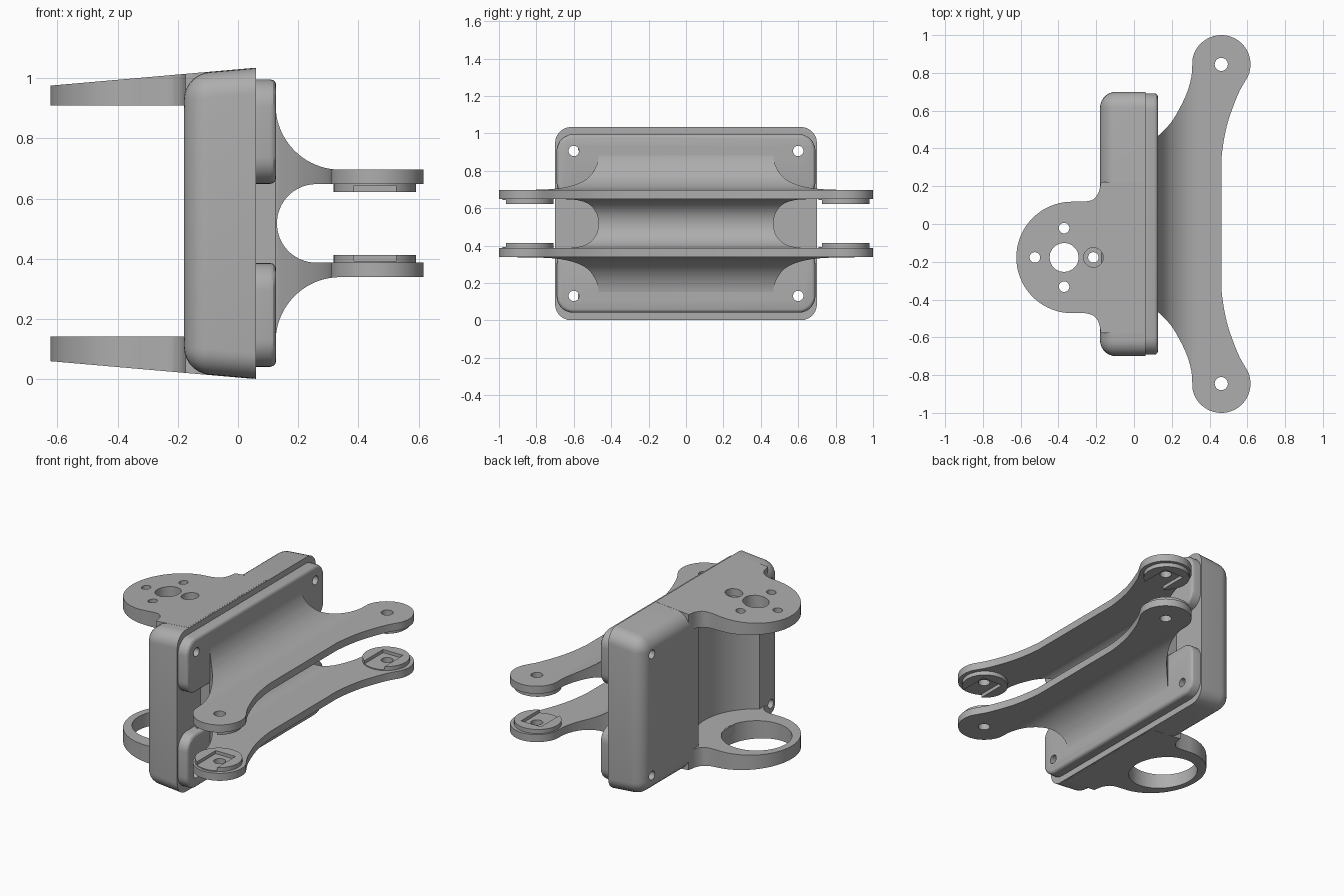
import bpy, bmesh
from math import radians, cos, sin
from mathutils import Vector

if "Cube" in bpy.data.objects:
    bpy.data.objects.remove(bpy.data.objects["Cube"])

grey = bpy.data.materials.new("grey_plastic")
grey.use_nodes = True
grey.diffuse_color = (0.42, 0.42, 0.42, 1)
grey.node_tree.nodes["Principled BSDF"].inputs["Base Color"].default_value = grey.diffuse_color

MID = 0.5165      # height of the symmetry plane
SLOPE = 0.087     # draft of the top and bottom faces
FRONT = 0.06      # x of the flat mounting face


def make(name, bm):
    bmesh.ops.recalc_face_normals(bm, faces=bm.faces)
    mesh = bpy.data.meshes.new(name)
    bm.to_mesh(mesh)
    bm.free()
    ob = bpy.data.objects.new(name, mesh)
    bpy.context.collection.objects.link(ob)
    mesh.materials.append(grey)
    return ob


def prism(name, pts, axis, lo, hi):
    """Extrude a closed 2D outline along one axis."""
    place = {"x": lambda a, b, h: (h, a, b),
             "y": lambda a, b, h: (a, h, b),
             "z": lambda a, b, h: (a, b, h)}[axis]
    bm = bmesh.new()
    rings = [[bm.verts.new(place(a, b, h)) for a, b in pts] for h in (lo, hi)]
    bm.faces.new(rings[0])
    bm.faces.new(rings[1][::-1])
    for i in range(len(pts)):
        j = (i + 1) % len(pts)
        bm.faces.new((rings[0][i], rings[0][j], rings[1][j], rings[1][i]))
    return make(name, bm)


def arc(cx, cy, r, a0, a1, n=16):
    angles = [radians(a0 + (a1 - a0) * i / n) for i in range(n + 1)]
    return [(cx + r * cos(a), cy + r * sin(a)) for a in angles]


def circle(cx, cy, r, n=32):
    return arc(cx, cy, r, 0, 360, n)[:-1]


def rounded_rect(a0, a1, b0, b1, r):
    return (arc(a1 - r, b1 - r, r, 0, 90, 8) + arc(a0 + r, b1 - r, r, 90, 180, 8)
            + arc(a0 + r, b0 + r, r, 180, 270, 8) + arc(a1 - r, b0 + r, r, 270, 360, 8))


def spline(pts, n=4):
    """Smooth open curve through the points."""
    p = [Vector(q) for q in [pts[0], *pts, pts[-1]]]
    out = []
    for a, b, c, d in zip(p, p[1:], p[2:], p[3:]):
        for i in range(n):
            t = i / n
            q = 0.5 * (2*b + (c - a)*t + (2*a - 5*b + 4*c - d)*t*t + (3*b - a - 3*c + d)*t**3)
            out.append(tuple(q))
    return out + [pts[-1]]


def boolean(ob, cutter, mode="DIFFERENCE"):
    mod = ob.modifiers.new("cut", "BOOLEAN")
    mod.object, mod.operation, mod.solver = cutter, mode, "EXACT"
    cutter.hide_render = True
    bpy.context.view_layer.objects.active = ob
    bpy.ops.object.modifier_apply(modifier=mod.name)
    bpy.data.objects.remove(cutter)


def drill(ob, a, b, r, axis, lo, hi):
    boolean(ob, prism("drill", circle(a, b, r, 20), axis, lo, hi))


def bevel(ob, width, segments, pick):
    bm = bmesh.new()
    bm.from_mesh(ob.data)
    edges = [e for e in bm.edges if pick(e)]
    bmesh.ops.bevel(bm, geom=edges, offset=width, segments=segments, profile=0.5, affect="EDGES")
    bm.to_mesh(ob.data)
    bm.free()


def top_at(x):
    return 2 * MID - SLOPE * (FRONT - x)


parts = []
screws = [(y, z) for y in (-0.6, 0.6) for z in (0.13, 0.905)]

# Main block with drafted top and bottom, rounded away from the mounting face
BACK = -0.18
block = prism("main_block", [(BACK, 2 * MID - top_at(BACK)), (FRONT, 0),
                             (FRONT, top_at(FRONT)), (BACK, top_at(BACK))], "y", -0.7, 0.7)
bevel(block, 0.085, 7, lambda e: not all(v.co.x > FRONT - 0.01 for v in e.verts))
# Round clearance between the two motor plates
boolean(block, prism("clearance", circle(-0.37, -0.177, 0.363, 64), "z", 0.14, 0.908))
for y, z in screws:
    drill(block, y, z, 0.028, "x", -0.5, 0.5)
parts.append(block)

# Clamp pads on the mounting face
for name, z0, z1 in (("lower_pad", 0.04, 0.385), ("upper_pad", 0.648, 0.995)):
    pad = prism(name, rounded_rect(-0.692, 0.692, z0, z1, 0.09), "x", FRONT - 0.01, 0.127)
    bevel(pad, 0.02, 3, lambda e: all(v.co.x > 0.12 for v in e.verts))
    for y, z in screws:
        if z0 < z < z1:
            drill(pad, y, z, 0.028, "x", -0.5, 0.5)
    parts.append(pad)

# Double arm: curved side profile intersected with the flared plan outline
half = ([(0.04, 0.95), (0.125, 0.95)] + arc(0.34, 0.91, 0.215, 180, 270, 20)
        + [(0.7, 0.695), (0.7, 0.647)] + arc(0.26, MID, 0.1305, 90, 180, 16))
arms = prism("double_arm", half + [(x, 2 * MID - z) for x, z in half[-2::-1]], "y", -1.1, 1.1)
plan = ([(0.03, 0.465)] + spline([(0.125, 0.465), (0.145, 0.482), (0.205, 0.55), (0.27, 0.67),
                                 (0.303, 0.775), (0.309, 0.86)])
        + arc(0.462, 0.845, 0.155, 168, -25, 28)
        + spline([(0.585, 0.75), (0.55, 0.685), (0.50, 0.55), (0.475, 0.44), (0.462, 0.34)]))
boolean(arms, prism("plan", plan + [(x, -y) for x, y in plan[::-1]], "z", -0.2, 1.2), "INTERSECT")
for y in (-0.845, 0.845):
    drill(arms, 0.462, y, 0.035, "z", -0.2, 1.2)
parts.append(arms)

# Pivot bosses on the facing sides of the arms, with a shallow square pocket
for side, y in (("right", -0.845), ("left", 0.845)):
    for level, z0, z1 in (("lower", 0.38, 0.412), ("upper", 0.621, 0.655)):
        boss = prism(f"{level}_{side}_boss", circle(0.455, y, 0.137, 40), "z", z0, z1)
        boolean(boss, prism("pocket", [(0.385, y - 0.2), (0.525, y - 0.2),
                                       (0.525, y + 0.07), (0.385, y + 0.07)], "z",
                            *((0.392, 0.5) if level == "lower" else (0.5, 0.643))))
        drill(boss, 0.462, y, 0.035, "z", 0, 1)
        parts.append(boss)

# Motor plates: rounded tongue outline with fillets into the block
CY = -0.177
neck = [(0.05, CY + 0.40)] + spline([(-0.175, CY + 0.40), (-0.187, CY + 0.345),
                                    (-0.215, CY + 0.308), (-0.26, CY + 0.295)])
tongue = neck + arc(-0.328, CY, 0.295, 90, 270, 40) + [(x, 2 * CY - y) for x, y in neck[::-1]]


def motor_plate(name, inner, upper):
    plate = prism(name, tongue, "z", *((inner, 1.0) if upper else (0.0, inner)))
    for v in plate.data.vertices:
        if abs(v.co.z - inner) > 0.01:
            z = top_at(v.co.x) + 0.0008
            v.co.z = z if upper else 2 * MID - z
    parts.append(plate)
    return plate


top_plate = motor_plate("upper_motor_plate", 0.908, True)
drill(top_plate, -0.37, CY, 0.077, "z", 0.8, 1.2)
for dx, dy in ((0.155, 0), (-0.155, 0), (0, 0.155), (0, -0.155)):
    drill(top_plate, -0.37 + dx, CY + dy, 0.028, "z", 0.8, 1.2)
drill(top_plate, -0.215, CY, 0.052, "z", 0.965, 1.2)

ring_plate = motor_plate("lower_motor_ring", 0.141, False)
boolean(ring_plate, prism("bore", circle(-0.375, CY, 0.205, 48), "z", -0.2, 0.5))

# Smooth curved walls, keep hard edges; rest the model on the ground
bpy.ops.object.select_all(action="DESELECT")
for ob in parts:
    ob.location.z = 0.001
    ob.select_set(True)
bpy.context.view_layer.objects.active = block
bpy.ops.object.shade_smooth_by_angle(angle=radians(30))
